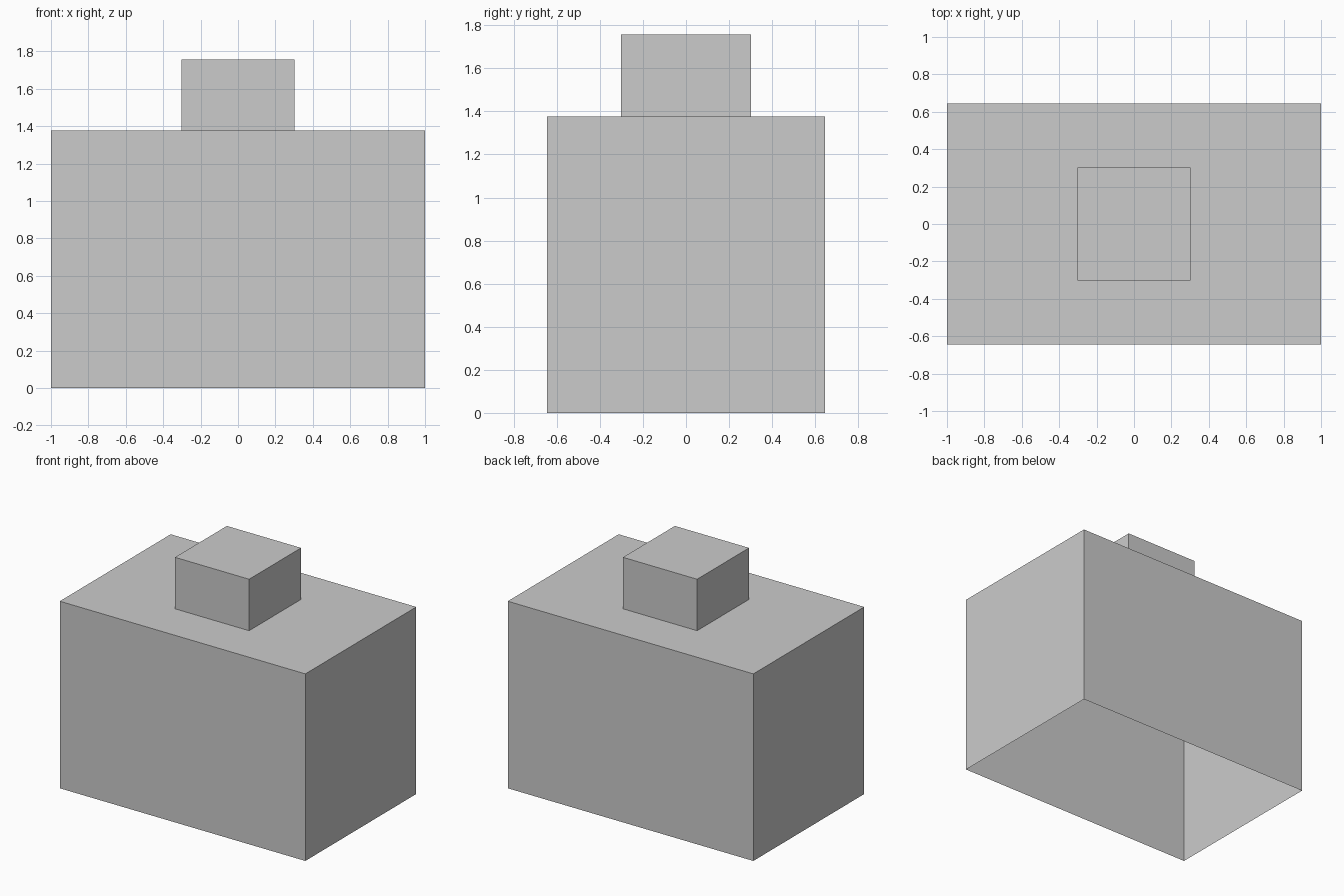
import bpy
import bmesh
from mathutils import Matrix

if "Cube" in bpy.data.objects:
    bpy.data.objects.remove(bpy.data.objects["Cube"])


def open_box(name, width, depth, z0, z1):
    """Thin-walled box centred on x = y = 0, with no bottom face."""
    bm = bmesh.new()
    bmesh.ops.create_cube(
        bm, size=1,
        matrix=Matrix.Translation((0, 0, (z0 + z1) / 2))
        @ Matrix.Diagonal((width, depth, z1 - z0, 1)))
    bm.normal_update()
    bottom = [f for f in bm.faces if f.normal.z < -0.5]
    bmesh.ops.delete(bm, geom=bottom, context='FACES_ONLY')
    mesh = bpy.data.meshes.new(name)
    bm.to_mesh(mesh)
    bm.free()
    obj = bpy.data.objects.new(name, mesh)
    bpy.context.collection.objects.link(obj)
    return obj


# Large lower shell, open underneath
open_box("main_body", 2.0, 1.29, 0.0, 1.377)

# Small block standing on the middle of the lid
open_box("top_block", 0.604, 0.604, 1.377, 1.756)
